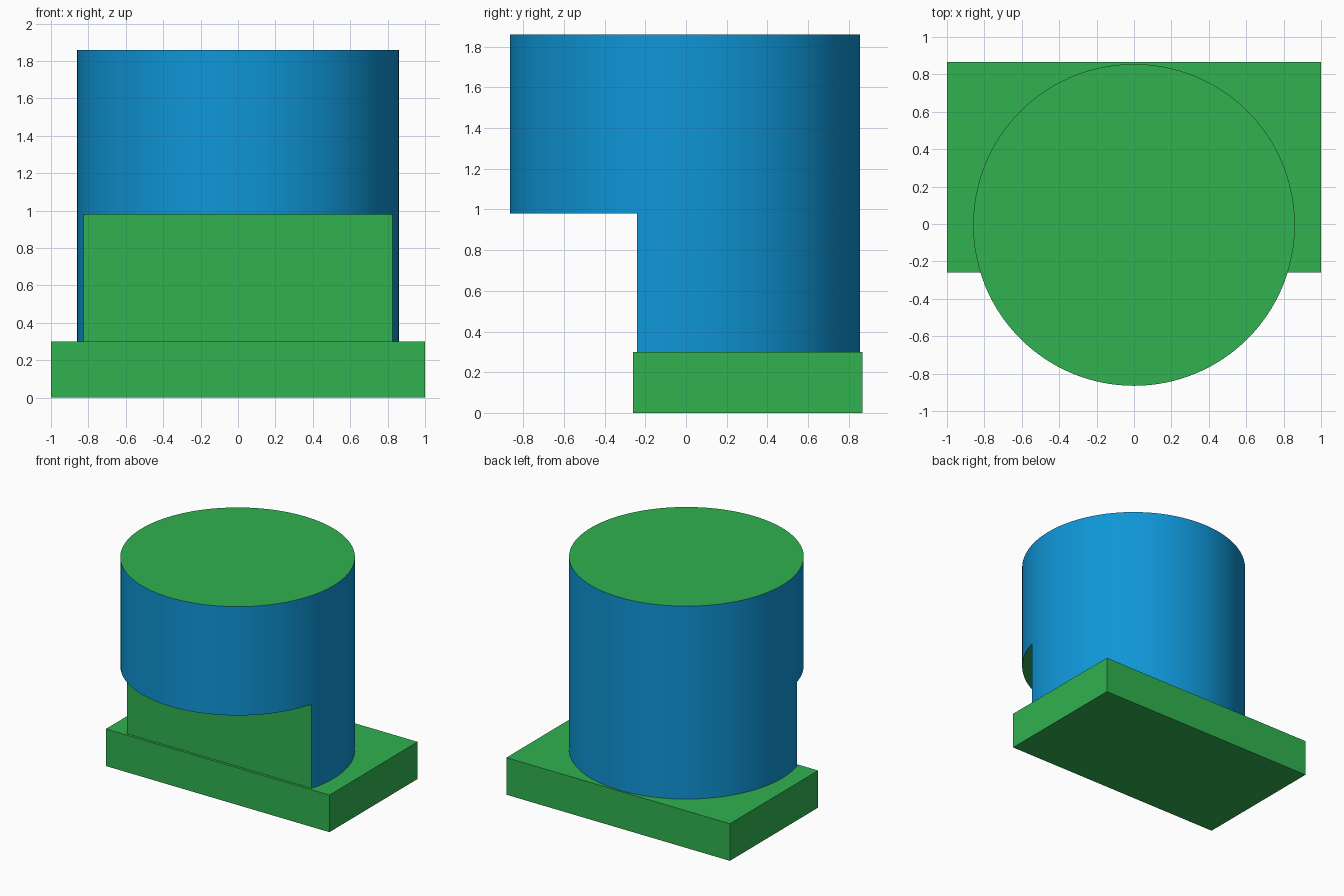
import bpy

if "Cube" in bpy.data.objects:
    bpy.data.objects.remove(bpy.data.objects["Cube"])

RADIUS, CENTRE_Y = 0.86, -0.005
BASE_TOP, STEP_Z, TOP_Z = 0.30, 0.98, 1.86
CUT_Y = -0.24


def material(name, colour):
    mat = bpy.data.materials.new(name)
    mat.diffuse_color = (*colour, 1.0)
    mat.use_nodes = True
    mat.node_tree.nodes["Principled BSDF"].inputs["Base Color"].default_value = mat.diffuse_color
    return mat


def box(name, low, high):
    centre = [(a + b) / 2 for a, b in zip(low, high)]
    bpy.ops.mesh.primitive_cube_add(size=1, location=centre)
    obj = bpy.context.object
    obj.name = name
    obj.scale = [b - a for a, b in zip(low, high)]
    bpy.ops.object.transform_apply(location=True, rotation=False, scale=True)
    return obj


green = material("green", (0.0296, 0.445, 0.080))
blue = material("blue", (0.0048, 0.305, 0.680))

# Rectangular base plate
base = box("base_plate", (-1, -0.26, 0), (1, 0.867, BASE_TOP))
base.data.materials.append(green)

# Round body
bpy.ops.mesh.primitive_cylinder_add(
    vertices=128, radius=RADIUS, depth=TOP_Z - BASE_TOP,
    location=(0, CENTRE_Y, (TOP_Z + BASE_TOP) / 2))
body = bpy.context.object
body.name = "round_body"
bpy.ops.object.transform_apply(location=True, rotation=False, scale=False)

# Step cut out of the lower front
cutter = box("step_cutter", (-1.2, -1.2, 0.1), (1.2, CUT_Y, STEP_Z))
cutter.hide_render = True
cut = body.modifiers.new("step", 'BOOLEAN')
cut.operation = 'DIFFERENCE'
cut.solver = 'EXACT'
cut.object = cutter
bpy.ops.object.select_all(action='DESELECT')
body.select_set(True)
bpy.context.view_layer.objects.active = body
bpy.ops.object.modifier_apply(modifier=cut.name)
bpy.data.objects.remove(cutter, do_unlink=True)

# Curved wall is blue, all flat faces are green
body.data.materials.clear()
body.data.materials.append(blue)
body.data.materials.append(green)
for face in body.data.polygons:
    on_cut = face.normal.y < -0.99 and abs(face.center.y - CUT_Y) < 0.005
    face.material_index = 1 if abs(face.normal.z) > 0.9 or on_cut else 0

bpy.ops.object.shade_smooth_by_angle()
